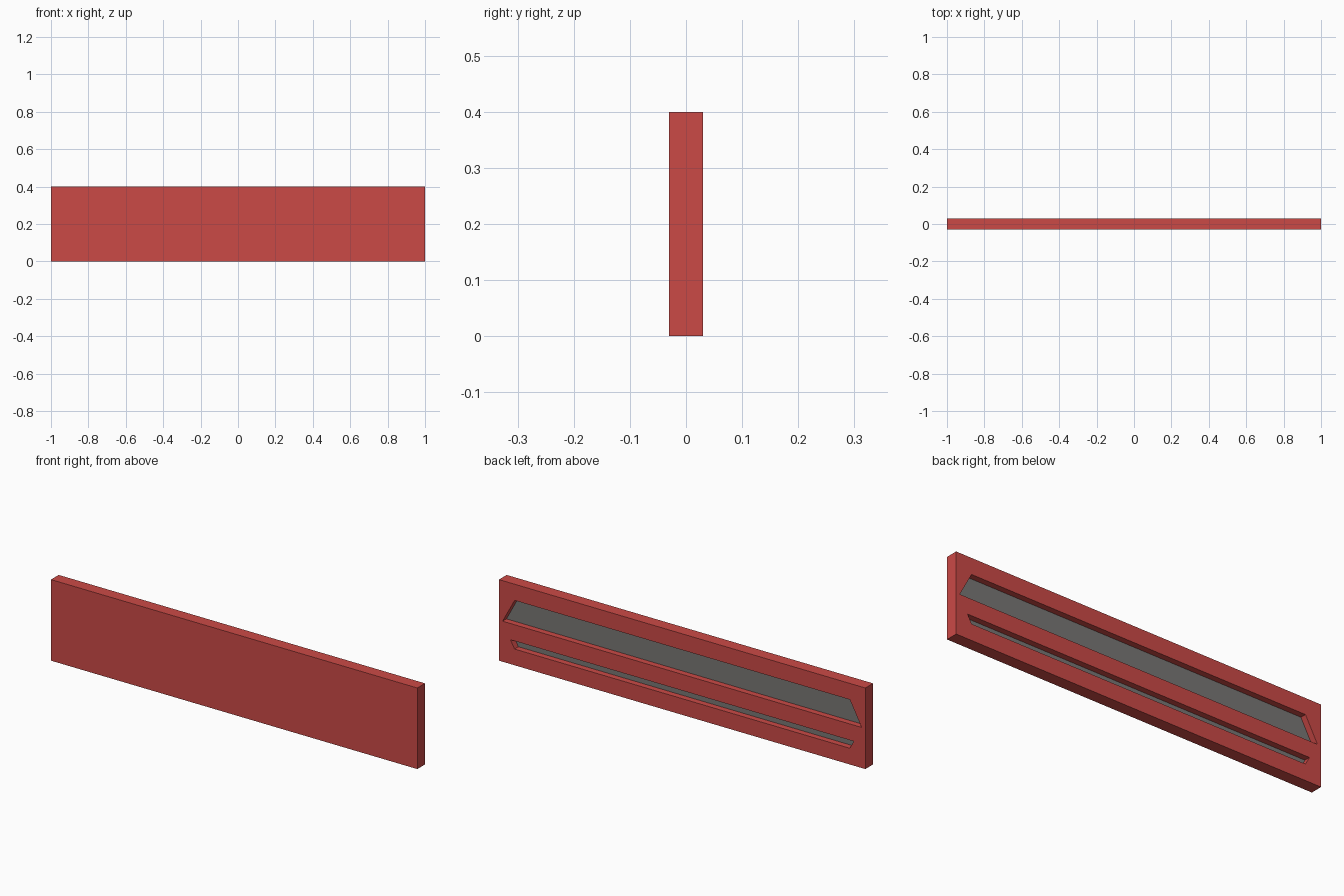
import bpy, bmesh

if "Cube" in bpy.data.objects:
    bpy.data.objects.remove(bpy.data.objects["Cube"])

W, T, H = 2.0, 0.06, 0.4      # board width, thickness, height
FLOOR_Y = 0.0                 # depth of the recess floor


def material(name, rgb):
    m = bpy.data.materials.new(name)
    m.diffuse_color = (*rgb, 1)
    m.use_nodes = True
    m.node_tree.nodes["Principled BSDF"].inputs["Base Color"].default_value = m.diffuse_color
    return m


red = material("red paint", (0.60, 0.068, 0.062))
grey = material("dark grey", (0.19, 0.185, 0.178))


def prism(name, outline, y0, y1):
    """Extrude an x-z outline from y0 to y1."""
    bm = bmesh.new()
    face = bm.faces.new([bm.verts.new((x, y0, z)) for x, z in outline])
    ext = bmesh.ops.extrude_face_region(bm, geom=[face])
    for v in ext["geom"]:
        if isinstance(v, bmesh.types.BMVert):
            v.co.y = y1
    bmesh.ops.recalc_face_normals(bm, faces=bm.faces)
    me = bpy.data.meshes.new(name)
    bm.to_mesh(me)
    bm.free()
    ob = bpy.data.objects.new(name, me)
    bpy.context.collection.objects.link(ob)
    return ob


def trapezoid(xa, za, xb, zb):
    return [(-xa, za), (xa, za), (xb, zb), (-xb, zb)]


# main board
board = prism("sign_board", trapezoid(W / 2, 0, W / 2, H), -T / 2, T / 2)
board.data.materials.append(red)
board.data.materials.append(grey)

# two pockets in the back, leaving a flush bar between them
pockets = [
    prism("upper_pocket_cutter", trapezoid(0.98, 0.20, 0.915, 0.32), FLOOR_Y, 0.1),
    prism("lower_pocket_cutter", trapezoid(0.915, 0.08, 0.937, 0.12), FLOOR_Y, 0.1),
]
for cutter in pockets:
    cutter.data.materials.append(red)
    mod = board.modifiers.new("pocket", 'BOOLEAN')
    mod.operation = 'DIFFERENCE'
    mod.solver = 'EXACT'
    mod.object = cutter

# apply the cuts and remove the cutters
bpy.context.view_layer.update()
deps = bpy.context.evaluated_depsgraph_get()
cut_mesh = bpy.data.meshes.new_from_object(board.evaluated_get(deps))
board.modifiers.clear()
board.data = cut_mesh
for cutter in pockets:
    bpy.data.objects.remove(cutter)

# grey recess floors: faces looking back from the floor depth
cut_mesh.materials.clear()
cut_mesh.materials.append(red)
cut_mesh.materials.append(grey)
for p in cut_mesh.polygons:
    p.material_index = int(p.normal.y > 0.9 and abs(p.center.y - FLOOR_Y) < 0.005)
    p.use_smooth = False
